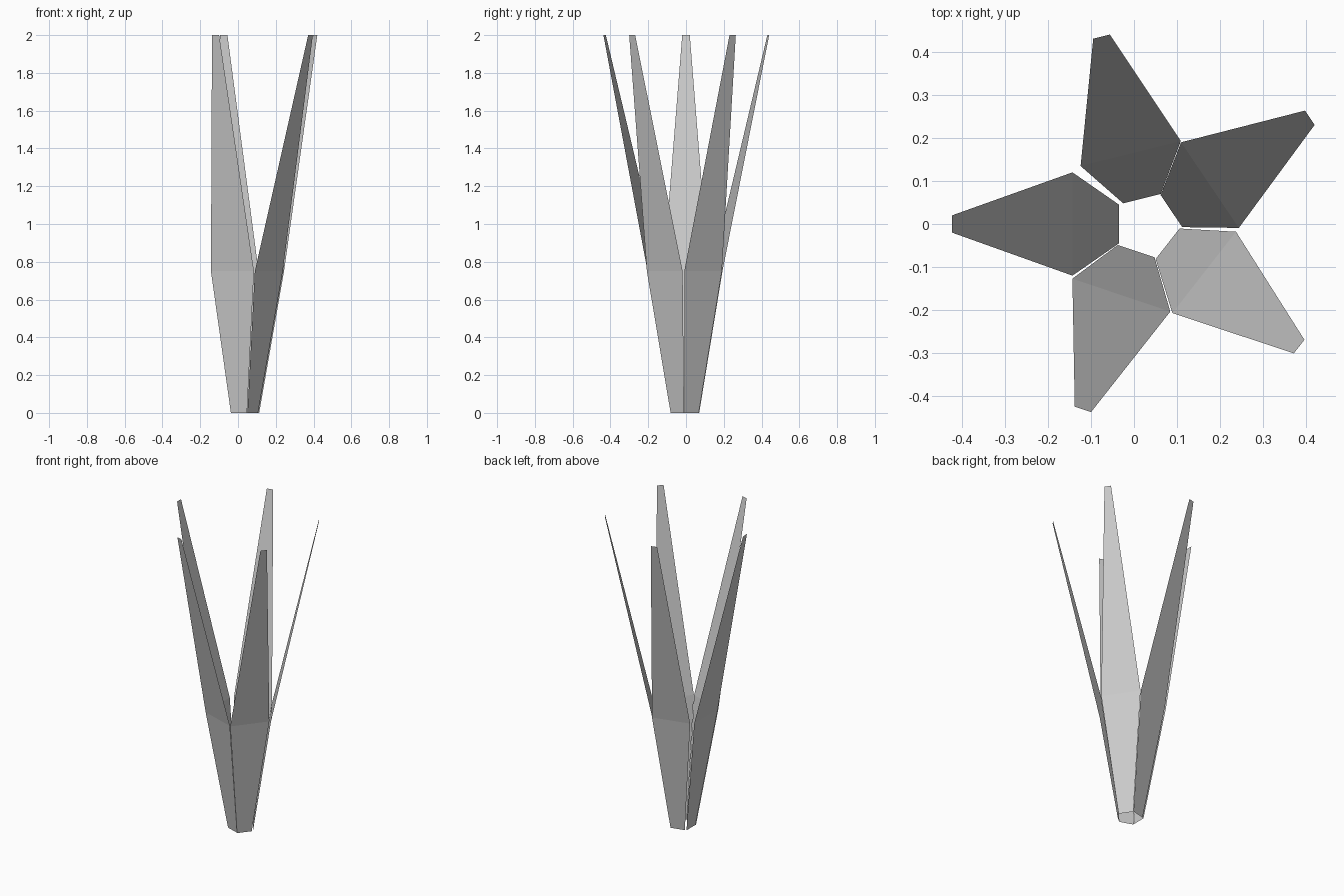
import bpy
from math import radians
from mathutils import Matrix

if "Cube" in bpy.data.objects:
    bpy.data.objects.remove(bpy.data.objects["Cube"])

# Leaf outline: (outward lean, half width, height), two flat panels with a bend
PROFILE = [(0.0, 0.045, 0.0), (0.108, 0.12, 0.75), (0.388, 0.02, 2.0)]


def add_leaf(name, x, y, heading):
    """Thin bent leaf whose base midpoint sits at x, y and leans along heading."""
    verts = [(r, s * w, z) for r, w, z in PROFILE for s in (-1, 1)]
    faces = [(0, 1, 3, 2), (2, 3, 5, 4)]
    mesh = bpy.data.meshes.new(name)
    mesh.from_pydata(verts, [], faces)
    mesh.transform(Matrix.Translation((x, y, 0)) @ Matrix.Rotation(radians(heading), 4, 'Z'))
    mesh.update()
    obj = bpy.data.objects.new(name, mesh)
    bpy.context.collection.objects.link(obj)
    return obj


# Five leaves, slightly irregular around the stem
LEAVES = {
    "leaf_left": (-0.035, 0.0, 180),
    "leaf_back": (0.0185, 0.059, 104),
    "leaf_back_right": (0.087, 0.030, 34),
    "leaf_front_right": (0.078, -0.046, -38),
    "leaf_front": (0.005, -0.063, -108.6),
}
for leaf_name, (px, py, angle) in LEAVES.items():
    add_leaf(leaf_name, px, py, angle)
